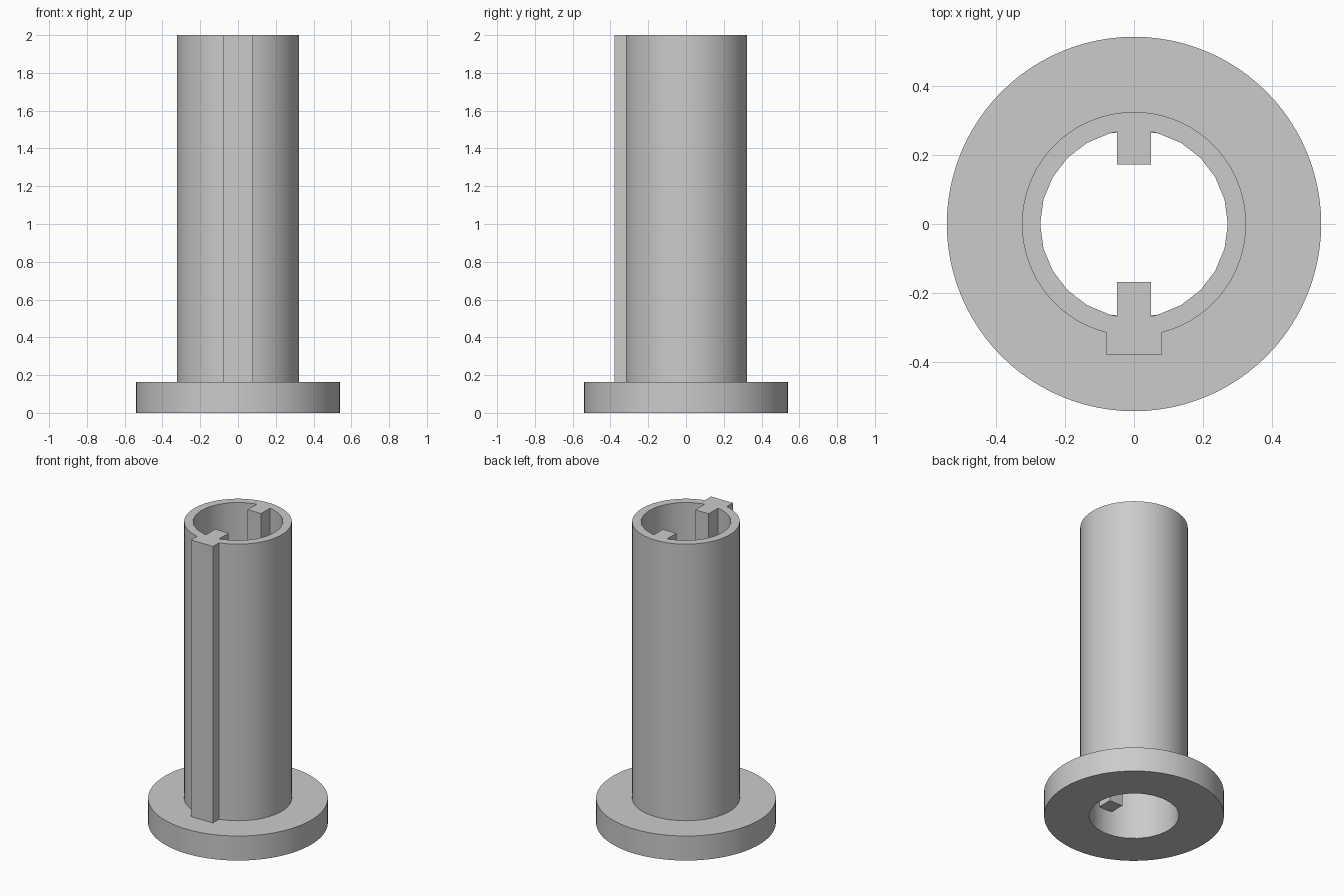
import bpy
import bmesh
from math import sin, cos, pi, sqrt, radians

if "Cube" in bpy.data.objects:
    bpy.data.objects.remove(bpy.data.objects["Cube"])

FLANGE_R, TUBE_R, BORE_R = 0.541, 0.324, 0.271
FLANGE_TOP, TOTAL_H = 0.163, 2.0

grey = bpy.data.materials.new("plain grey")
grey.use_nodes = True
colour = (0.6, 0.6, 0.6, 1)
grey.diffuse_color = colour
grey.node_tree.nodes["Principled BSDF"].inputs["Base Color"].default_value = colour


def outline(radius, sides, keys=()):
    """Circle outline; each key (side, half_width, reach) replaces an arc at -y or +y."""
    points = []
    for i in range(sides):
        a = 2 * pi * i / sides
        x, y = radius * cos(a), radius * sin(a)
        if not any(y * side > 0 and abs(x) < half + 0.004 for side, half, reach in keys):
            points.append((a, x, y))
    for side, half, reach in keys:
        root = sqrt(radius ** 2 - half ** 2)
        middle = pi / 2 if side > 0 else 3 * pi / 2
        # counter-clockwise order: root, corner, corner, root
        start = half * side
        corners = [(start, root), (start, reach), (-start, reach), (-start, root)]
        for n, (x, y) in enumerate(corners):
            points.append((middle + (n - 1.5) * 0.001, x, y * side))
    return [(x, y) for a, x, y in sorted(points)]


def extruded_ring(name, outer, inner, bottom, top):
    """Fill between two outlines and extrude straight up."""
    bm = bmesh.new()
    edges = []
    for loop in (outer, inner):
        verts = [bm.verts.new((x, y, bottom)) for x, y in loop]
        edges += [bm.edges.new((v, verts[i - 1])) for i, v in enumerate(verts)]
    bmesh.ops.triangle_fill(bm, use_beauty=True, edges=edges)
    grown = bmesh.ops.extrude_face_region(bm, geom=bm.faces[:], use_keep_orig=True)
    moved = [g for g in grown["geom"] if isinstance(g, bmesh.types.BMVert)]
    bmesh.ops.translate(bm, verts=moved, vec=(0, 0, top - bottom))
    bmesh.ops.recalc_face_normals(bm, faces=bm.faces[:])
    mesh = bpy.data.meshes.new(name)
    bm.to_mesh(mesh)
    bm.free()
    mesh.materials.append(grey)
    obj = bpy.data.objects.new(name, mesh)
    bpy.context.collection.objects.link(obj)
    bpy.ops.object.select_all(action='DESELECT')
    obj.select_set(True)
    bpy.context.view_layer.objects.active = obj
    bpy.ops.object.shade_smooth_by_angle(angle=radians(30))
    return obj


# Base flange with a plain bore
extruded_ring("base_flange", outline(FLANGE_R, 96), outline(BORE_R, 24), 0, FLANGE_TOP)

# Tube with one outer key at the front and two inner keys
outer_key = [(-1, 0.08, 0.378)]
inner_keys = [(-1, 0.049, 0.168), (1, 0.049, 0.172)]
extruded_ring("keyed_tube", outline(TUBE_R, 72, outer_key),
              outline(BORE_R, 24, inner_keys), FLANGE_TOP, TOTAL_H)
